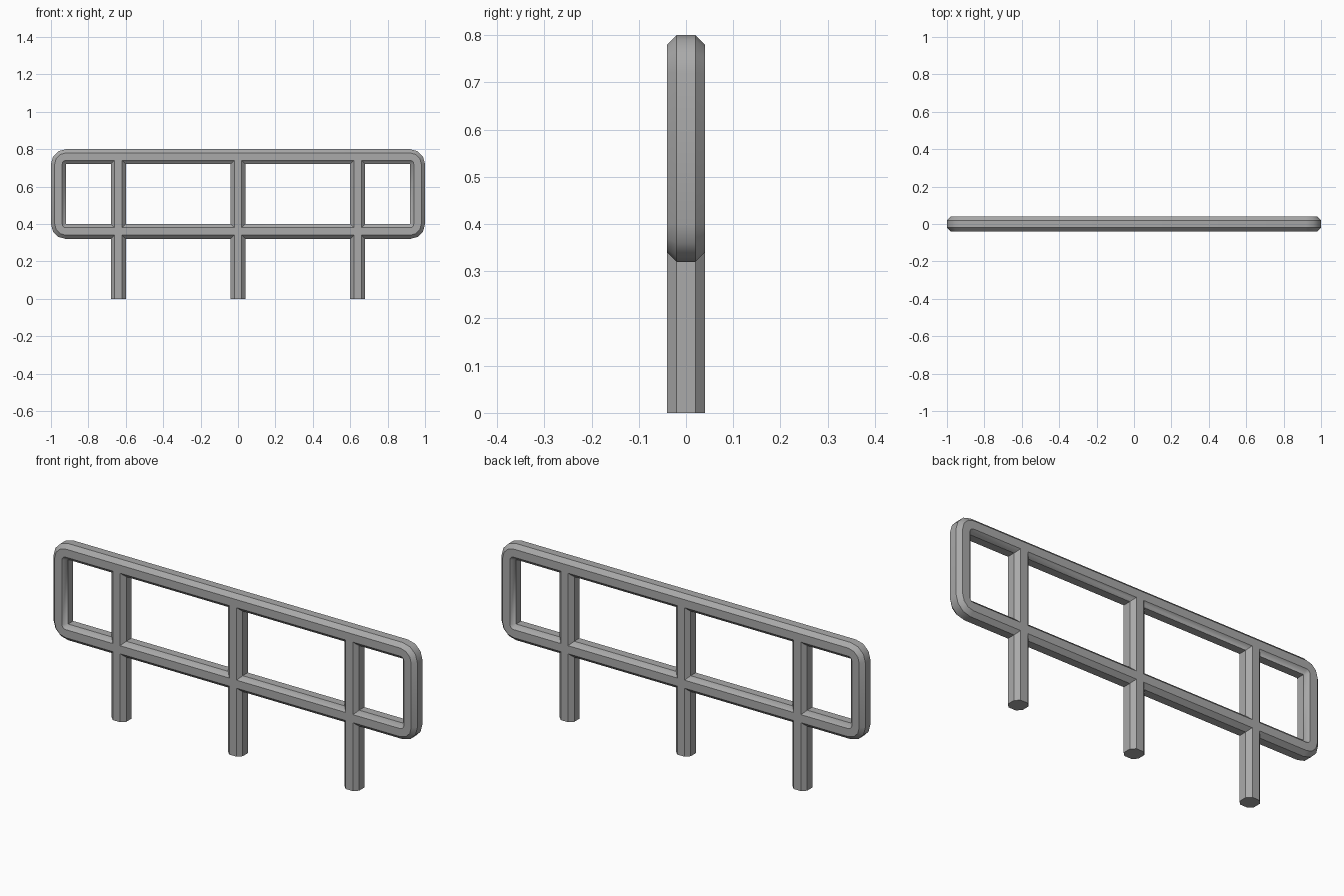
import bpy, bmesh, math

cube = bpy.data.objects.get("Cube")
if cube:
    bpy.data.objects.remove(cube, do_unlink=True)

HALF, FLAT = 0.04, 0.02          # half thickness of the bars, half width of each flat
LEFT, BOTTOM, TOP = 1.0, 0.32, 0.8
RADIUS, STEPS = 0.08, 3          # outer corner rounding of the frame

steel = bpy.data.materials.new("grey_steel")
steel.use_nodes = True
GREY = (0.4, 0.4, 0.4, 1)
steel.diffuse_color = GREY
steel.node_tree.nodes["Principled BSDF"].inputs["Base Color"].default_value = GREY

# Chamfered square cross-section shared by all bars
SECTION = [(HALF, -FLAT), (HALF, FLAT), (FLAT, HALF), (-FLAT, HALF),
           (-HALF, FLAT), (-HALF, -FLAT), (-FLAT, -HALF), (FLAT, -HALF)]


def sweep(name, rings, closed):
    """Join rings of points into a bar, looped or capped."""
    bm = bmesh.new()
    loops = [[bm.verts.new(p) for p in ring] for ring in rings]
    pairs = list(zip(loops, loops[1:]))
    if closed:
        pairs.append((loops[-1], loops[0]))
    else:
        bm.faces.new(loops[0])
        bm.faces.new(loops[-1])
    n = len(SECTION)
    for a, b in pairs:
        for i in range(n):
            j = (i + 1) % n
            bm.faces.new((a[i], a[j], b[j], b[i]))
    bmesh.ops.remove_doubles(bm, verts=bm.verts, dist=1e-5)
    bmesh.ops.recalc_face_normals(bm, faces=bm.faces)
    mesh = bpy.data.meshes.new(name)
    bm.to_mesh(mesh)
    bm.free()
    mesh.materials.append(steel)
    obj = bpy.data.objects.new(name, mesh)
    bpy.context.collection.objects.link(obj)
    bpy.ops.object.select_all(action='DESELECT')
    obj.select_set(True)
    bpy.context.view_layer.objects.active = obj
    bpy.ops.object.shade_smooth_by_angle(angle=math.radians(35))
    return obj


# Rounded rectangular frame: the section swept round the four corners
mid_z = (TOP + BOTTOM) / 2
cx, cz = LEFT - RADIUS, (TOP - BOTTOM) / 2 - RADIUS
rings = []
for k, (sx, sz) in enumerate([(1, 1), (-1, 1), (-1, -1), (1, -1)]):
    for s in range(STEPS + 1):
        a = math.pi / 2 * (k + s / STEPS)
        rings.append([(sx * cx + (RADIUS - HALF + u) * math.cos(a), v,
                       mid_z + sz * cz + (RADIUS - HALF + u) * math.sin(a))
                      for u, v in SECTION])
# A radius below zero would fold the inside, so inner points meet at a mitre
for k, (sx, sz) in enumerate([(1, 1), (-1, 1), (-1, -1), (1, -1)]):
    for s in range(STEPS + 1):
        ring = rings[k * (STEPS + 1) + s]
        for i, (u, v) in enumerate(SECTION):
            if RADIUS - HALF + u < 1e-6:
                ring[i] = (sx * cx, v, mid_z + sz * cz)
sweep("rail_frame", rings, True)

# Three posts, running up into the top rail
for name, x in (("right_post", -0.64), ("middle_post", 0), ("left_post", 0.64)):
    sweep(name, [[(x + u, v, z) for u, v in SECTION] for z in (0, TOP - HALF)], False)
